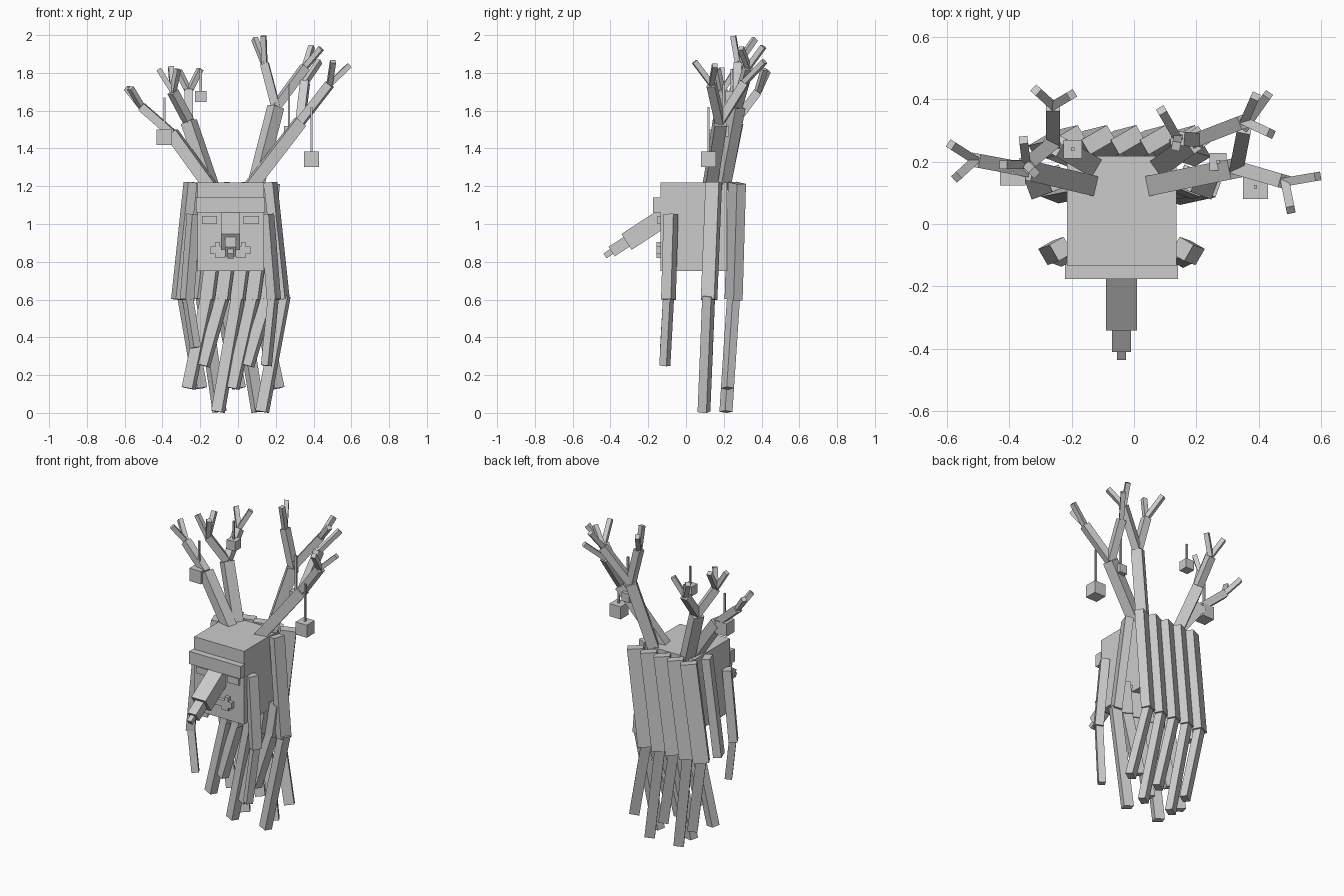
import bpy
import math
from mathutils import Vector

grey = bpy.data.materials.new("pale grey")
grey.diffuse_color = (0.6, 0.6, 0.6, 1)
CX = -0.04  # mirror plane of the body


def make(name, verts):
    """Six-sided solid from a bottom ring and a top ring of four corners."""
    faces = [(3, 2, 1, 0), (4, 5, 6, 7)]
    faces += [(i, (i + 1) % 4, (i + 1) % 4 + 4, i + 4) for i in range(4)]
    mesh = bpy.data.meshes.new(name)
    mesh.from_pydata([tuple(v) for v in verts], [], faces)
    mesh.materials.append(grey)
    obj = bpy.data.objects.new(name, mesh)
    bpy.context.collection.objects.link(obj)
    return obj


def beam(name, a, b, w, d=None, yaw=0.0):
    """Square-ended beam from a to b; w lies along the yaw direction."""
    a, b, d = Vector(a), Vector(b), d or w
    z = (b - a).normalized()
    x = Vector((math.cos(math.radians(yaw)), math.sin(math.radians(yaw)), 0))
    x = (x - z * x.dot(z)).normalized()
    y = z.cross(x)
    ring = [x * (sx * w / 2) + y * (sy * d / 2)
            for sx, sy in ((-1, -1), (1, -1), (1, 1), (-1, 1))]
    return make(name, [a + r for r in ring] + [b + r for r in ring])


def branch(name, a, b, w):
    """Beam rolled so that two of its sides stay upright."""
    beam(name, a, b, w, w, math.degrees(math.atan2(b[1] - a[1], b[0] - a[0])) + 90)


def box(name, x0, x1, y0, y1, z0, z1):
    xm, ym = (x0 + x1) / 2, (y0 + y1) / 2
    return beam(name, (xm, ym, z0), (xm, ym, z1), x1 - x0, y1 - y0)


# Head, brow band and eyes
box("head", -0.215, 0.137, -0.135, 0.218, 0.752, 1.22)
box("brow_band", -0.222, 0.142, -0.176, -0.13, 1.06, 1.14)
for s in (-1, 1):
    c = CX + s * 0.11
    box("eye", c - 0.04, c + 0.04, -0.152, -0.13, 1.0, 1.043)

# Stepped mouth
for s in (-1, 1):
    for near, far, z0, z1 in ((0.0, 0.03, 0.84, 0.88), (0.03, 0.055, 0.82, 0.88),
                              (0.055, 0.08, 0.82, 0.905), (0.08, 0.105, 0.84, 0.88)):
        xs = sorted((CX + s * near, CX + s * far))
        box("mouth_step", xs[0], xs[1], -0.157, -0.13, z0, z1)

# Long drooping nose in three steps
nose = [(-0.10, 1.045), (-0.315, 0.905), (-0.394, 0.854), (-0.429, 0.831)]
for (p, q, w) in zip(nose, nose[1:], (0.10, 0.06, 0.03)):
    beam("nose_segment", (CX, *p), (CX, *q), w)

# Back planks lean one way, the legs under them lean the other
for i in range(5):
    low = Vector((-0.285 + 0.097 * i, 0.252, 0.6))
    beam("back_plank", low, (-0.208 + 0.094 * i, 0.27, 1.217), 0.095, 0.055, 30)
    tip_z = (0.13, 0.006)[i % 2]
    tip = (-0.20 + 0.1025 * i, 0.25 - 0.065 * (0.6 - tip_z), tip_z)
    beam("back_leg", tip, low + Vector((0, 0, 0.02)), 0.06, 0.045, 30)

# Front row of legs below the head, with short planks above them
for i in range(6):
    tip_z = (0.13, 0.25, 0.006)[i % 3]
    tip = Vector((-0.262 + 0.078 * i, 0.12 - 0.042 * (0.6 - tip_z), tip_z))
    low = Vector((-0.16 + 0.0805 * i, 0.12, 0.6))
    beam("front_leg", tip, low + Vector((0, 0, 0.02)), 0.06, 0.05, -20)
    if i < 5:
        beam("front_plank", low, low + Vector((0.027, 0.008, 0.2)), 0.07, 0.06, -20)

# Side planks, arms and forearms
for s in (-1, 1):
    def at(off, y, z):
        return (CX + s * off, y, z)
    beam("side_plank", at(0.278, 0.122, 0.6), at(0.212, 0.147, 1.22), 0.05, 0.075, -20 * s)
    beam("upper_arm", at(0.23, -0.093, 0.6), at(0.194, -0.08, 1.052), 0.052, 0.06, -30 * s)
    hand = at(0.19, -0.112, 0.25) if s > 0 else at(0.185, -0.108, 0.345)
    beam("forearm", hand, at(0.228, -0.092, 0.62), 0.043, 0.043, -30 * s)

# Antlers: base, elbow, then branches as (fork, tips)
antlers = [
    ((-0.14, 0.125, 1.19), (-0.35, 0.175, 1.48), [
        ((-0.51, 0.205, 1.62), [(-0.588, 0.255, 1.72), (-0.57, 0.15, 1.72)])]),
    ((-0.14, 0.19, 1.19), (-0.26, 0.26, 1.54), [
        ((-0.26, 0.38, 1.70), [(-0.315, 0.43, 1.81), (-0.20, 0.415, 1.82)]),
        ((-0.345, 0.19, 1.70), [(-0.42, 0.19, 1.82), (-0.355, 0.27, 1.83),
                                (-0.32, 0.165, 1.82)])]),
    ((0.06, 0.125, 1.19), (0.33, 0.18, 1.54), [
        ((0.485, 0.135, 1.74), [(0.59, 0.153, 1.84), (0.503, 0.045, 1.86)]),
        ((0.355, 0.31, 1.75), [(0.43, 0.415, 1.86)])]),
    ((0.09, 0.19, 1.19), (0.20, 0.27, 1.62), [
        ((0.14, 0.275, 1.85), [(0.088, 0.365, 1.98), (0.135, 0.25, 1.995)]),
        ((0.355, 0.33, 1.83), [(0.39, 0.41, 1.94), (0.44, 0.29, 1.93)])]),
]
for base, elbow, branches in antlers:
    branch("antler_trunk", base, elbow, 0.065)
    for fork, tips in branches:
        branch("antler_branch", elbow, fork, 0.045)
        for tip in tips:
            branch("antler_tip", fork, tip, 0.028)

# Hanging cubes on strings: centre, size, string top
for x, y, z, size, top in ((-0.39, 0.165, 1.46, 0.082, 1.67), (0.39, 0.12, 1.343, 0.08, 1.62),
                           (-0.197, 0.24, 1.675, 0.06, 1.82), (0.27, 0.20, 1.49, 0.055, 1.74)):
    beam("hanging_cube", (x, y, z - size / 2), (x, y, z + size / 2), size)
    beam("hanging_string", (x, y, z + size / 2), (x, y, top), 0.011)
